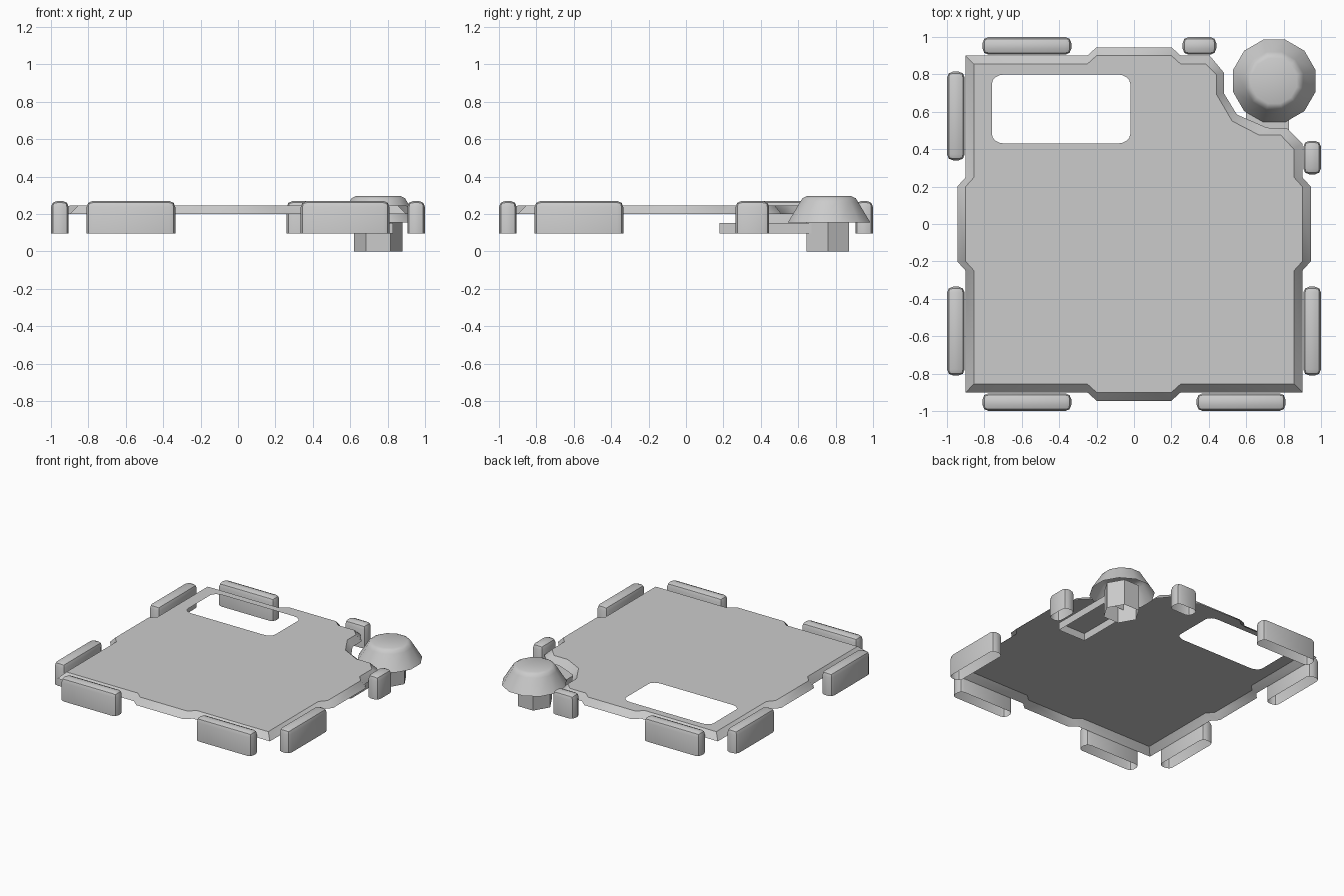
import bpy, bmesh
from math import pi, sin, cos

if "Cube" in bpy.data.objects:
    bpy.data.objects.remove(bpy.data.objects["Cube"])


def finish(bm, name, angle=35):
    mesh = bpy.data.meshes.new(name)
    bm.to_mesh(mesh)
    bm.free()
    ob = bpy.data.objects.new(name, mesh)
    bpy.context.collection.objects.link(ob)
    bpy.ops.object.select_all(action='DESELECT')
    ob.select_set(True)
    bpy.context.view_layer.objects.active = ob
    bpy.ops.object.shade_smooth_by_angle(angle=angle * pi / 180)
    return ob


def turn(p, k):
    for _ in range(k):
        p = (-p[1], p[0])
    return p


def outline(edge, notch):
    """Square outline with a bump in each side and a notch replacing the back right corner."""
    side = [(-edge, -edge), (-0.25, -edge), (-0.2, -edge - 0.045),
            (0.2, -edge - 0.045), (0.25, -edge)]
    pts = []
    for k in range(4):
        pts += notch if k == 2 else [turn(side[0], k)]
        pts += [turn(p, k) for p in side[1:]]
    return pts


def open_box(name, x0, x1, y0, y1, z0, z1, bevel=0.0):
    """Box without a bottom, optionally rounded on its sides and top."""
    bm = bmesh.new()
    bmesh.ops.create_cube(bm, size=1)
    for v in bm.verts:
        v.co = ((x0 + x1) / 2 + v.co.x * (x1 - x0), (y0 + y1) / 2 + v.co.y * (y1 - y0),
                (z0 + z1) / 2 + v.co.z * (z1 - z0))
    if bevel:
        edges = [e for e in bm.edges if max(v.co.z for v in e.verts) > z0 + 0.01]
        bmesh.ops.bevel(bm, geom=edges, offset=bevel, segments=2, profile=0.5, affect='EDGES')
    bm.normal_update()
    bottom = [f for f in bm.faces if f.normal.z < -0.9]
    bmesh.ops.delete(bm, geom=bottom, context='FACES')
    return finish(bm, name)


def lathe(name, profile, sides, cx, cy, offset=0.0, cap_z=None):
    """Rings of (radius, z) joined upwards, closed at the top with a fan."""
    bm = bmesh.new()
    rings = [[bm.verts.new((cx + r * cos(2 * pi * (i + offset) / sides),
                            cy + r * sin(2 * pi * (i + offset) / sides), z))
              for i in range(sides)] for r, z in profile]
    for a, b in zip(rings, rings[1:]):
        for i in range(sides):
            j = (i + 1) % sides
            bm.faces.new((a[i], a[j], b[j], b[i]))
    if cap_z is not None:
        c = bm.verts.new((cx, cy, cap_z))
        for i in range(sides):
            bm.faces.new((rings[-1][i], rings[-1][(i + 1) % sides], c))
    return finish(bm, name)


# Top plate: thin sheet with sloping rim and a rounded window
outer = outline(0.9, [(0.9, 0.43), (0.82, 0.51), (0.71, 0.515), (0.55, 0.585),
                      (0.48, 0.70), (0.48, 0.81), (0.405, 0.9)])
inner = outline(0.855, [(0.855, 0.40), (0.785, 0.475), (0.67, 0.475), (0.525, 0.55),
                        (0.44, 0.695), (0.44, 0.80), (0.385, 0.855)])
window = []
for cx, cy, start in ((-0.09, 0.75, 0), (-0.69, 0.75, 1), (-0.69, 0.48, 2), (-0.09, 0.48, 3)):
    for s in range(5):
        a = (start + s / 4) * pi / 2
        window.append((cx + 0.07 * cos(a), cy + 0.05 * sin(a)))

bm = bmesh.new()
loops = [[bm.verts.new((x, y, z)) for x, y in pts]
         for pts, z in ((outer, 0.20), (inner, 0.245), (window, 0.245))]
fill_edges = []
for loop in loops[1:]:
    fill_edges += [bm.edges.new((loop[i - 1], loop[i])) for i in range(len(loop))]
bmesh.ops.triangle_fill(bm, edges=fill_edges, use_beauty=True, normal=(0, 0, 1))
for i in range(len(outer)):
    bm.faces.new((loops[0][i - 1], loops[0][i], loops[1][i], loops[1][i - 1]))
bm.normal_update()
bmesh.ops.reverse_faces(bm, faces=[f for f in bm.faces if f.normal.z < 0])
finish(bm, "top_plate")

# Bumper bars around the edge: side quarter turns and span along the side
bars = [(0, -0.81, -0.335), (0, 0.335, 0.81), (1, -0.81, -0.335), (1, 0.265, 0.445),
        (2, -0.44, -0.26), (2, 0.335, 0.81), (3, -0.815, -0.34), (3, 0.335, 0.81)]
for n, (k, a, b) in enumerate(bars):
    (xa, ya), (xb, yb) = turn((a, -1.0), k), turn((b, -0.905), k)
    open_box(f"edge_bar_{n + 1}", min(xa, xb), max(xa, xb), min(ya, yb), max(ya, yb),
             0.095, 0.27, 0.033)

# Corner knob: flared cap, six-sided post and bracket under the plate
lathe("knob_cap", [(0.228, 0.155), (0.16, 0.265), (0.148, 0.284), (0.125, 0.295)], 12,
      0.75, 0.765, 0.5, 0.285)
lathe("knob_post", [(0.13, 0.0), (0.13, 0.2)], 6, 0.75, 0.758)
open_box("knob_bracket", 0.60, 0.83, 0.18, 0.68, 0.095, 0.152)
